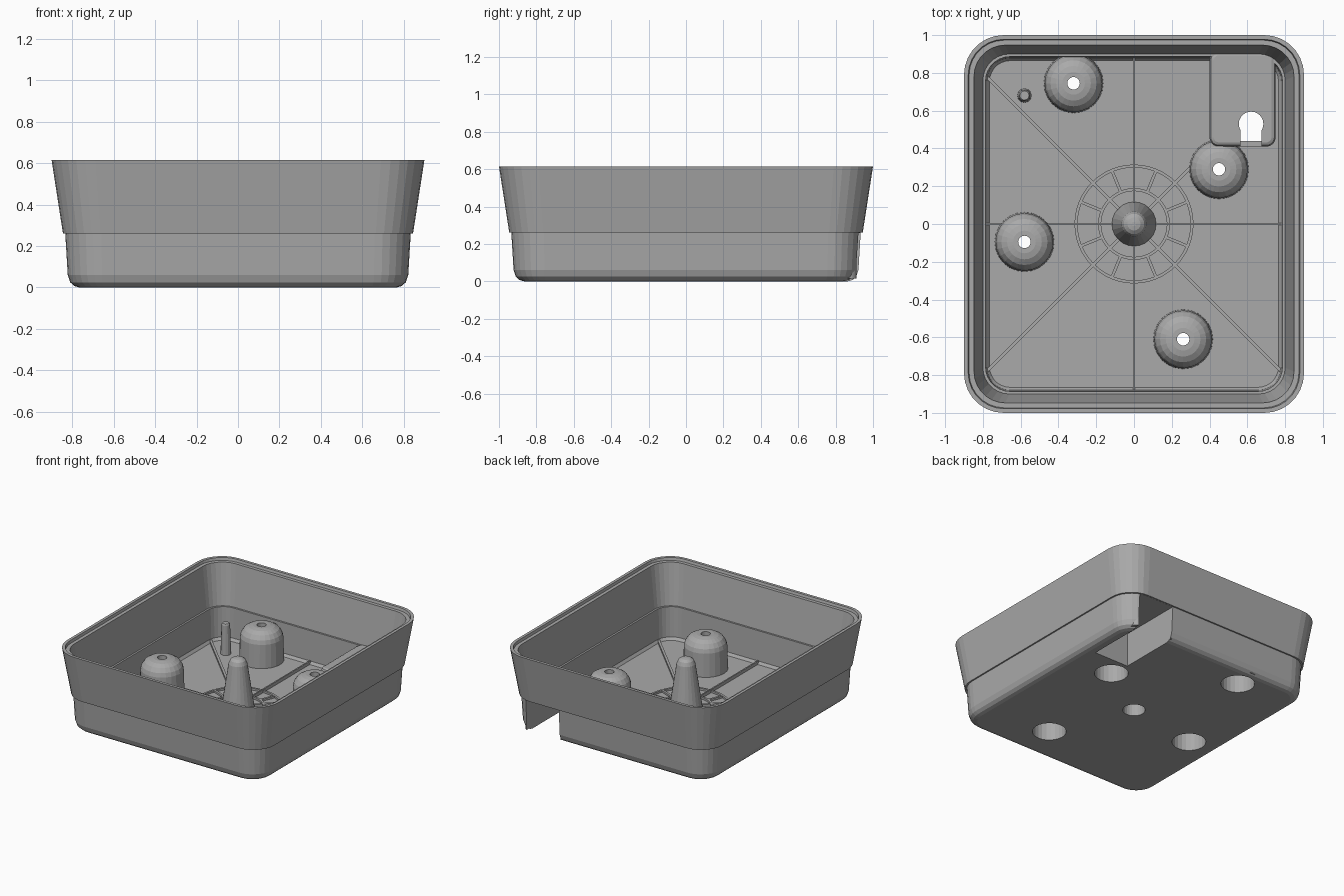
import bpy, bmesh
from math import sin, cos, pi, radians

cube = bpy.data.objects.get("Cube")
if cube:
    bpy.data.objects.remove(cube)

grey = bpy.data.materials.new("plain grey")
grey.use_nodes = True
grey.diffuse_color = (0.4, 0.4, 0.4, 1)
grey.node_tree.nodes["Principled BSDF"].inputs["Base Color"].default_value = (0.4, 0.4, 0.4, 1)

FLOOR = 0.035
SUNK = 0.015     # parts on the floor start just inside it


def circle(r, z, cx=0, cy=0, n=24):
    return [(cx + r * cos(2 * pi * i / n), cy + r * sin(2 * pi * i / n), z) for i in range(n)]


def round_rect(hx, hy, r, z, cx=0, cy=0, n=7):
    pts = []
    for k, (sx, sy) in enumerate([(1, 1), (-1, 1), (-1, -1), (1, -1)]):
        for i in range(n + 1):
            a = pi / 2 * (k + i / n)
            pts.append((cx + sx * (hx - r) + r * cos(a), cy + sy * (hy - r) + r * sin(a), z))
    return pts


def loft(name, rings, closed=False):
    """Skin a stack of rings; cap the ends, or join last to first."""
    bm = bmesh.new()
    loops = [[bm.verts.new(p) for p in ring] for ring in rings]
    n = len(loops[0])
    pairs = list(zip(loops, loops[1:]))
    if closed:
        pairs.append((loops[-1], loops[0]))
    else:
        bm.faces.new(loops[0])
        bm.faces.new(loops[-1])
    for a, b in pairs:
        for i in range(n):
            j = (i + 1) % n
            bm.faces.new((a[i], a[j], b[j], b[i]))
    bmesh.ops.recalc_face_normals(bm, faces=bm.faces)
    mesh = bpy.data.meshes.new(name)
    bm.to_mesh(mesh)
    bm.free()
    mesh.materials.append(grey)
    obj = bpy.data.objects.new(name, mesh)
    bpy.context.collection.objects.link(obj)
    return obj


def box(name, x0, x1, y0, y1, z0, z1):
    return loft(name, [[(x0, y0, z), (x1, y0, z), (x1, y1, z), (x0, y1, z)] for z in (z0, z1)])


def cut(obj, cutters):
    bpy.context.view_layer.objects.active = obj
    for c in cutters:
        mod = obj.modifiers.new("cut", 'BOOLEAN')
        mod.operation = 'DIFFERENCE'
        mod.solver = 'EXACT'
        mod.object = c
        bpy.ops.object.modifier_apply(modifier=mod.name)


# Tray: half width, height and corner radius, from underside over the rim to the floor
tray_profile = [
    (0.765, 0, 0.12), (0.79, 0.007, 0.14), (0.81, 0.025, 0.155), (0.822, 0.06, 0.165),
    (0.834, 0.26, 0.175), (0.845, 0.26, 0.18), (0.90, 0.615, 0.21),
    (0.878, 0.615, 0.19), (0.873, 0.595, 0.185), (0.847, 0.595, 0.165),
    (0.80, 0.285, 0.14), (0.786, 0.285, 0.13), (0.78, 0.055, 0.125), (0.765, FLOOR, 0.11),
]
tray = loft("tray", [round_rect(w, w + 0.1, r, z) for w, z, r in tray_profile])

# Corner pocket, open to the back and below, with a keyhole in its cover
pocket_cut = box("pocket_cutter", 0.43, 0.72, 0.44, 1.2, -0.1, 0.259)
key_round = loft("keyhole_round_cutter", [circle(0.065, z, 0.62, 0.53) for z in (0.2, 0.4)])
key_slot = box("keyhole_slot_cutter", 0.565, 0.675, 0.3, 0.53, 0.2, 0.4)
cover = loft("pocket_cover", [
    round_rect(0.175 - d, 0.2525 - d, 0.05 - d, z, 0.575, 0.6625)
    for d, z in [(0, SUNK), (0, 0.268), (0.007, 0.283), (0.022, 0.29)]])
cut(cover, [pocket_cut, key_round, key_slot])

# Hollow domed bosses with a screw hole
boss_profile = [(0.158, SUNK), (0.152, 0.215), (0.143, 0.245), (0.122, 0.275),
                (0.092, 0.293), (0.06, 0.30)]
holes = []
for i, (x, y) in enumerate([(-0.32, 0.745), (0.45, 0.29), (-0.58, -0.095), (0.26, -0.61)]):
    hole = loft("boss_cutter", [circle(r, z, x, y) for r, z in
                                [(0.12, -0.1), (0.115, 0.25), (0.033, 0.262), (0.033, 0.5)]])
    boss = loft(f"boss_{i + 1}", [circle(r, z, x, y) for r, z in boss_profile])
    cut(boss, [hole, pocket_cut] if i == 1 else [hole])
    holes.append(hole)

# Tapered centre post, hollow from below
post = loft("centre_post", [circle(r, z) for r, z in [
    (0.12, SUNK), (0.066, 0.375), (0.054, 0.402), (0.034, 0.416), (0.012, 0.42)]])
post_hole = loft("post_cutter", [circle(r, z) for r, z in [(0.09, -0.1), (0.04, 0.36)]])
cut(post, [post_hole])
cut(tray, holes + [post_hole, pocket_cut])

# Small locating pin
loft("locating_pin", [circle(r, z, -0.58, 0.68, 12) for r, z in
                      [(0.038, SUNK), (0.03, 0.262), (0.024, 0.27)]])

# Circular grate rings
for name, r in (("outer_grate_ring", 0.315), ("inner_grate_ring", 0.19)):
    loft(name, [circle(q, z, n=48) for q, z in [
        (r, SUNK), (r, 0.05), (r - 0.016, 0.05), (r - 0.016, SUNK)]], closed=True)


def rib(name, start, end, width, top, angle):
    obj = box(name, start, end, -width / 2, width / 2, SUNK, top)
    obj.rotation_euler.z = radians(angle)
    bpy.context.view_layer.update()
    return obj


# Floor ribs: straight cross, diagonals, and short spokes between the grate rings
for angle, end in ((0, 0.782), (90, 0.882), (180, 0.782), (270, 0.882)):
    straight = rib("cross_rib", 0.1, end, 0.01, 0.06, angle)
    if angle == 180:
        cut(straight, [holes[2]])
for angle, end in ((45, 0.42), (135, 1.1), (225, 1.1), (315, 1.1)):
    rib("diagonal_rib", 0.1, end, 0.018, 0.05, angle)
for k in range(8):
    rib("grate_spoke", 0.18, 0.305, 0.016, 0.05, 22.5 + 45 * k)

# Cutters have done their work
for c in holes + [post_hole, pocket_cut, key_round, key_slot]:
    bpy.data.objects.remove(c)
